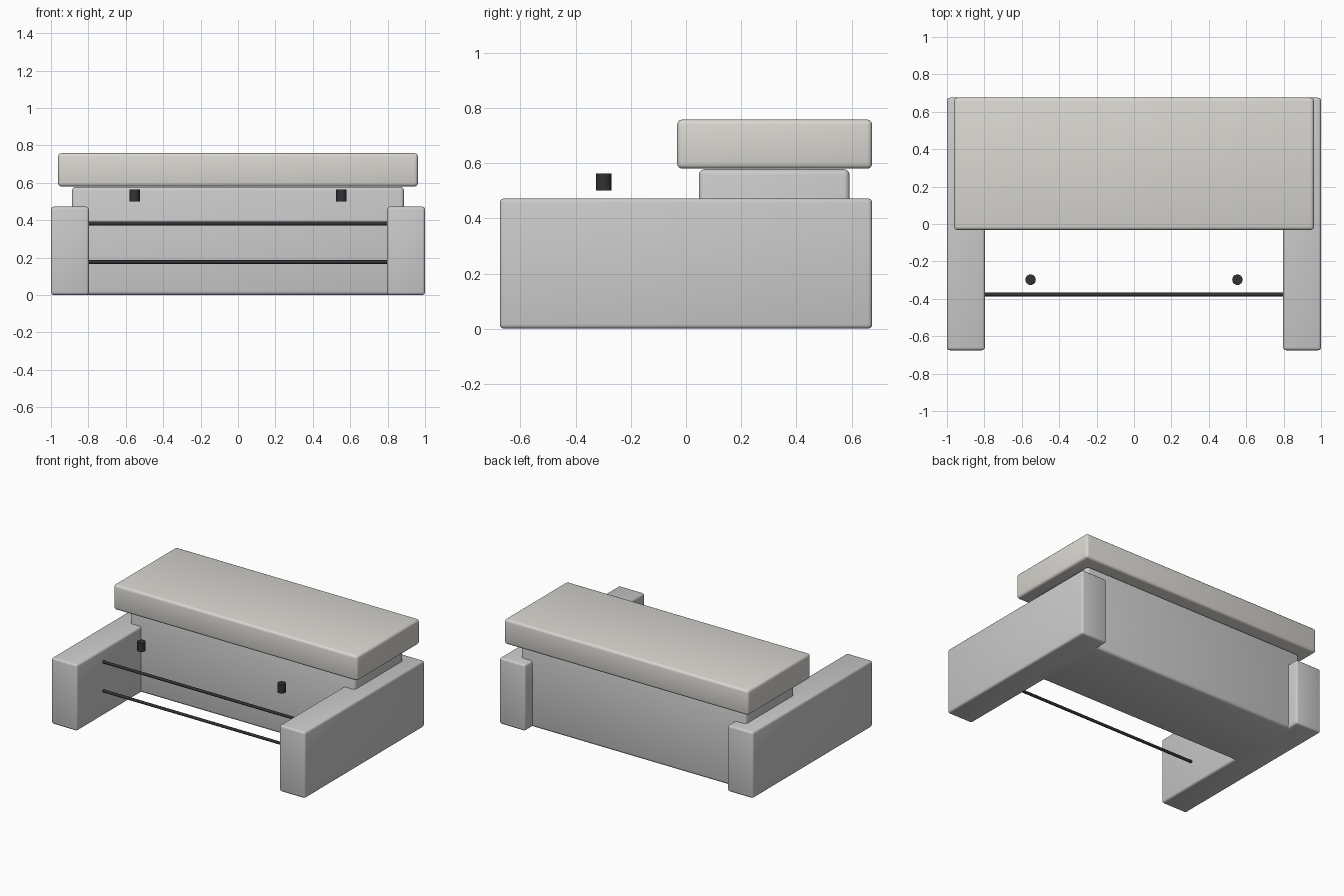
import bpy
from math import pi

if "Cube" in bpy.data.objects:
    bpy.data.objects.remove(bpy.data.objects["Cube"])


def material(name, rgb):
    m = bpy.data.materials.new(name)
    m.diffuse_color = (*rgb, 1)
    m.use_nodes = True
    m.node_tree.nodes["Principled BSDF"].inputs["Base Color"].default_value = m.diffuse_color
    return m


stone = material("warm_stone", (0.70, 0.68, 0.64))
dark = material("dark_metal", (0.03, 0.032, 0.035))


def finish(obj, name, mat):
    obj.name = name
    if mat:
        obj.data.materials.append(mat)
    bpy.ops.object.shade_smooth_by_angle()


def box(name, lo, hi, bevel, mat=None):
    """Soft-edged box between two corners."""
    bpy.ops.mesh.primitive_cube_add(
        size=1, location=[(a + b) / 2 for a, b in zip(lo, hi)])
    o = bpy.context.object
    o.scale = [b - a for a, b in zip(lo, hi)]
    bpy.ops.object.transform_apply(location=False, rotation=False, scale=True)
    mod = o.modifiers.new("soft_edges", 'BEVEL')
    mod.width, mod.segments = bevel, 3
    bpy.ops.object.modifier_apply(modifier=mod.name)
    finish(o, name, mat)


def cylinder(name, loc, radius, length, rot=(0, 0, 0)):
    bpy.ops.mesh.primitive_cylinder_add(
        vertices=24, radius=radius, depth=length, location=loc, rotation=rot)
    finish(bpy.context.object, name, dark)


# Side walls and the small posts floating between them
for side, s in (("left", -1), ("right", 1)):
    x0, x1 = sorted((s * 0.797, s * 1.0))
    box(f"{side}_wall", (x0, -0.675, 0), (x1, 0.675, 0.472), 0.015)
    cylinder(f"{side}_knob", (s * 0.553, -0.298, 0.532), 0.028, 0.062)

# Central body under the top slab
box("body", (-0.888, 0.047, 0), (0.888, 0.593, 0.578), 0.02)

# Overhanging top slab
box("top_slab", (-0.962, -0.032, 0.58), (0.962, 0.675, 0.758), 0.018, stone)

# Horizontal rails spanning the walls
for name, z in (("lower_rail", 0.176), ("upper_rail", 0.382)):
    cylinder(name, (0, -0.377, z), 0.01, 1.6, (0, pi / 2, 0))
